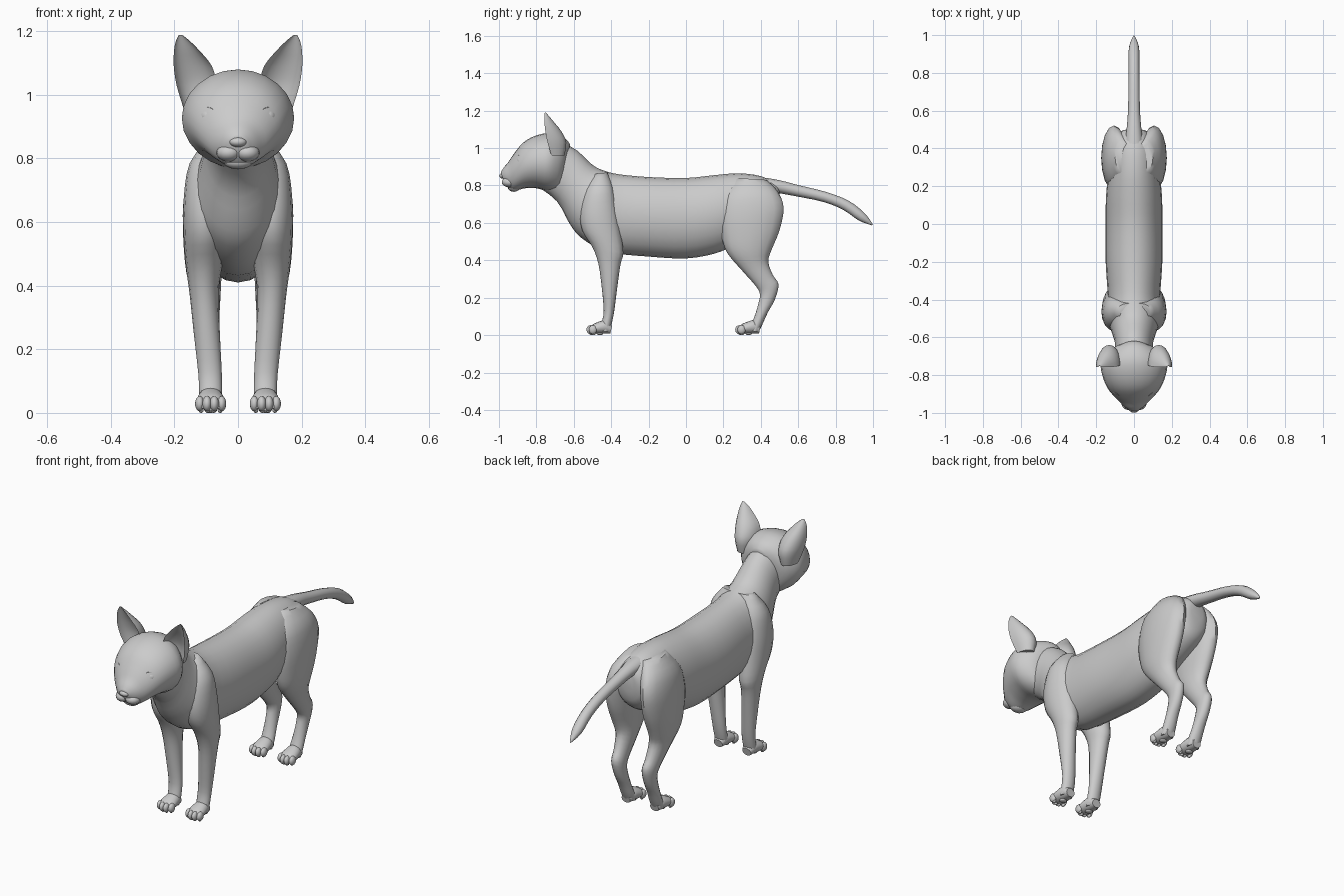
import bpy, bmesh, math
from mathutils import Vector, Matrix

cube = bpy.data.objects.get("Cube")
if cube:
    bpy.data.objects.remove(cube, do_unlink=True)

grey = bpy.data.materials.new("plain grey")
grey.use_nodes = True
COLOUR = (0.6, 0.6, 0.6, 1)
grey.diffuse_color = COLOUR
grey.node_tree.nodes["Principled BSDF"].inputs["Base Color"].default_value = COLOUR


def finish(name, bm, mirror=False, angle=50):
    """Turn a bmesh into a smooth grey object, mirrored across x if paired."""
    bmesh.ops.recalc_face_normals(bm, faces=bm.faces)
    mesh = bpy.data.meshes.new(name)
    bm.to_mesh(mesh)
    bm.free()
    mesh.materials.append(grey)
    obj = bpy.data.objects.new(name, mesh)
    bpy.context.collection.objects.link(obj)
    bpy.ops.object.select_all(action="DESELECT")
    obj.select_set(True)
    bpy.context.view_layer.objects.active = obj
    bpy.ops.object.shade_smooth_by_angle(angle=math.radians(angle))
    if mirror:
        obj.modifiers.new("Mirror", "MIRROR").use_mirror_merge = False
    return obj


def cut(ty, tz, by, bz, w, x=0):
    """Section between an upper/front and a lower/back outline point."""
    return Vector((x, ty, tz)), Vector((x, by, bz)), Vector((w, 0, 0))


def spline(a, b, c, d, t):
    return 0.5 * (2*b + (c - a)*t + (2*a - 5*b + 4*c - d)*t*t + (3*b - a - 3*c + d)*t**3)


def loft(bm, sections, sides=16, steps=3, hollow=1):
    """Skin elliptical sections; a negative hollow dents one side inward."""
    last = len(sections) - 1
    dense = []
    for i in range(last):
        four = [sections[min(max(i + k, 0), last)] for k in (-1, 0, 1, 2)]
        for s in range(steps):
            dense.append([spline(*p, s / steps) for p in zip(*four)])
    dense.append(sections[-1])
    rings = []
    for a, b, side in dense:
        ring = []
        for k in range(sides):
            t = math.tau * k / sides
            s = math.sin(t)
            depth = s if s > 0 else s * hollow
            ring.append(bm.verts.new((a + b)/2 + (a - b)/2 * math.cos(t) + side * depth))
        rings.append(ring)
    for r, q in zip(rings, rings[1:]):
        for k in range(sides):
            n = (k + 1) % sides
            bm.faces.new((r[k], r[n], q[n], q[k]))
    bm.faces.new(rings[0])
    bm.faces.new(rings[-1])


def lofted(name, rows, x=0, mirror=False, sides=16):
    bm = bmesh.new()
    loft(bm, [cut(*r) for r in rows], sides)
    return finish(name, bm, mirror)


def blob(bm, centre, size, turn=0):
    m = Matrix.Translation(centre) @ Matrix.Rotation(turn, 4, "Z") @ Matrix.Diagonal((*size, 1))
    bmesh.ops.create_uvsphere(bm, u_segments=16, v_segments=10, radius=1, matrix=m)


# Trunk from the neck to the rump
lofted("body", [
    (-.66, 1.03, -.80, .80, .10), (-.58, .985, -.69, .715, .10),
    (-.50, .91, -.625, .60, .12), (-.44, .88, -.56, .52, .14),
    (-.36, .86, -.42, .445, .138), (-.20, .845, -.20, .42, .15),
    (0, .84, 0, .41, .15), (.15, .855, .15, .435, .148),
    (.28, .865, .25, .475, .135), (.40, .85, .40, .54, .12),
    (.48, .81, .48, .60, .085), (.50, .78, .50, .68, .04)], sides=24)

# Head
lofted("head", [
    (-.62, 1.02, -.66, .80, .06), (-.65, 1.055, -.68, .77, .125),
    (-.72, 1.08, -.74, .77, .174), (-.80, 1.068, -.80, .785, .168),
    (-.87, 1.03, -.86, .785, .142), (-.92, .97, -.90, .775, .108),
    (-.95, .925, -.925, .772, .08), (-.975, .895, -.95, .785, .055),
    (-.99, .87, -.97, .81, .03)], sides=24)

# Muzzle cheeks, chin and nose
bm = bmesh.new()
blob(bm, (.03, -.945, .818), (.038, .04, .028), -.3)
finish("muzzle_cheeks", bm, True)
bm = bmesh.new()
blob(bm, (0, -.92, .79), (.045, .032, .024))
finish("chin", bm)
bm = bmesh.new()
blob(bm, (0, -.977, .852), (.028, .022, .016))
finish("nose", bm)

# Eyes with a lid rim around each
bm = bmesh.new()
blob(bm, (.09, -.876, .932), (.03, .03, .027))
finish("eyes", bm, True)
bm = bmesh.new()
frame = Matrix.Translation((.091, -.89, .932)) @ Matrix.Rotation(math.radians(40), 4, "Z")
rim = []
for i in range(20):
    t = math.tau * i / 20
    out = Vector((math.cos(t), 0, math.sin(t) * .88))
    rim.append([bm.verts.new(frame @ (out * (.03 + .006 * math.cos(u)) + Vector((0, .008 * math.sin(u), 0))))
                for u in (math.tau * j / 6 for j in range(6))])
for i in range(20):
    r, q = rim[i], rim[(i + 1) % 20]
    for j in range(6):
        n = (j + 1) % 6
        bm.faces.new((r[j], r[n], q[n], q[j]))
finish("eyelids", bm, True)

# Cupped ears: inner edge, outer edge, height, front plane, depth
bm = bmesh.new()
loft(bm, [(Vector((i, y, z)), Vector((o, y, z)), Vector((0, d, 0))) for i, o, z, y, d in [
    (.09, .172, .96, -.72, .07), (.07, .193, 1.03, -.74, .10),
    (.082, .202, 1.09, -.752, .085), (.122, .201, 1.14, -.757, .05),
    (.152, .195, 1.17, -.757, .025), (.176, .186, 1.189, -.755, .006)]], 20, 3, -.55)
finish("ears", bm, True)

# Front legs with shoulders
lofted("front_legs", [
    (-.50, .86, -.42, .87, .06, .03), (-.54, .78, -.39, .79, .062, .09),
    (-.565, .66, -.37, .68, .066, .105), (-.555, .56, -.35, .56, .066, .105),
    (-.50, .47, -.335, .44, .056, .107), (-.468, .38, -.35, .38, .046, .107),
    (-.45, .25, -.368, .25, .041, .098), (-.44, .13, -.385, .12, .037, .088),
    (-.45, .07, -.40, .05, .036, .086), (-.46, .02, -.41, .02, .034, .086)], mirror=True)

# Hind legs with thighs
lofted("hind_legs", [
    (.27, .84, .43, .83, .05, .05), (.20, .75, .49, .77, .064, .088),
    (.18, .64, .522, .68, .066, .106), (.19, .53, .50, .56, .064, .108),
    (.22, .44, .455, .45, .056, .107), (.30, .345, .44, .39, .045, .10),
    (.375, .26, .465, .32, .036, .095), (.395, .22, .495, .27, .033, .092),
    (.39, .18, .475, .19, .031, .09), (.37, .11, .437, .12, .033, .088),
    (.35, .06, .41, .06, .036, .086), (.34, .02, .39, .02, .034, .086)], mirror=True)

# Paws, each with four toes and pads beneath
for name, y in (("front_paws", 0), ("hind_paws", .795)):
    bm = bmesh.new()
    loft(bm, [cut(a + y, z, b + y, .008, w, .086) for a, z, b, w in [
        (-.395, .05, -.405, .026), (-.425, .08, -.43, .037), (-.465, .072, -.465, .043),
        (-.50, .056, -.50, .042), (-.515, .04, -.515, .032)]], 16)
    for k in (-1.5, -.5, .5, 1.5):
        front = -.51 + .012 * (abs(k) - .5)
        blob(bm, (.086 + k * .023, front + y, .029), (.0145, .022, .024))
        blob(bm, (.086 + k * .02, front + y + .004, .009), (.008, .011, .009))
    blob(bm, (.086, -.46 + y, .009), (.02, .018, .009))
    finish(name, bm, True)

# Tail
lofted("tail", [
    (.40, .845, .42, .77, .05), (.50, .828, .49, .76, .04),
    (.60, .802, .59, .742, .032), (.75, .765, .735, .712, .029),
    (.87, .718, .84, .67, .028), (.955, .652, .925, .612, .026),
    (.999, .593, .994, .587, .003)], sides=12)
